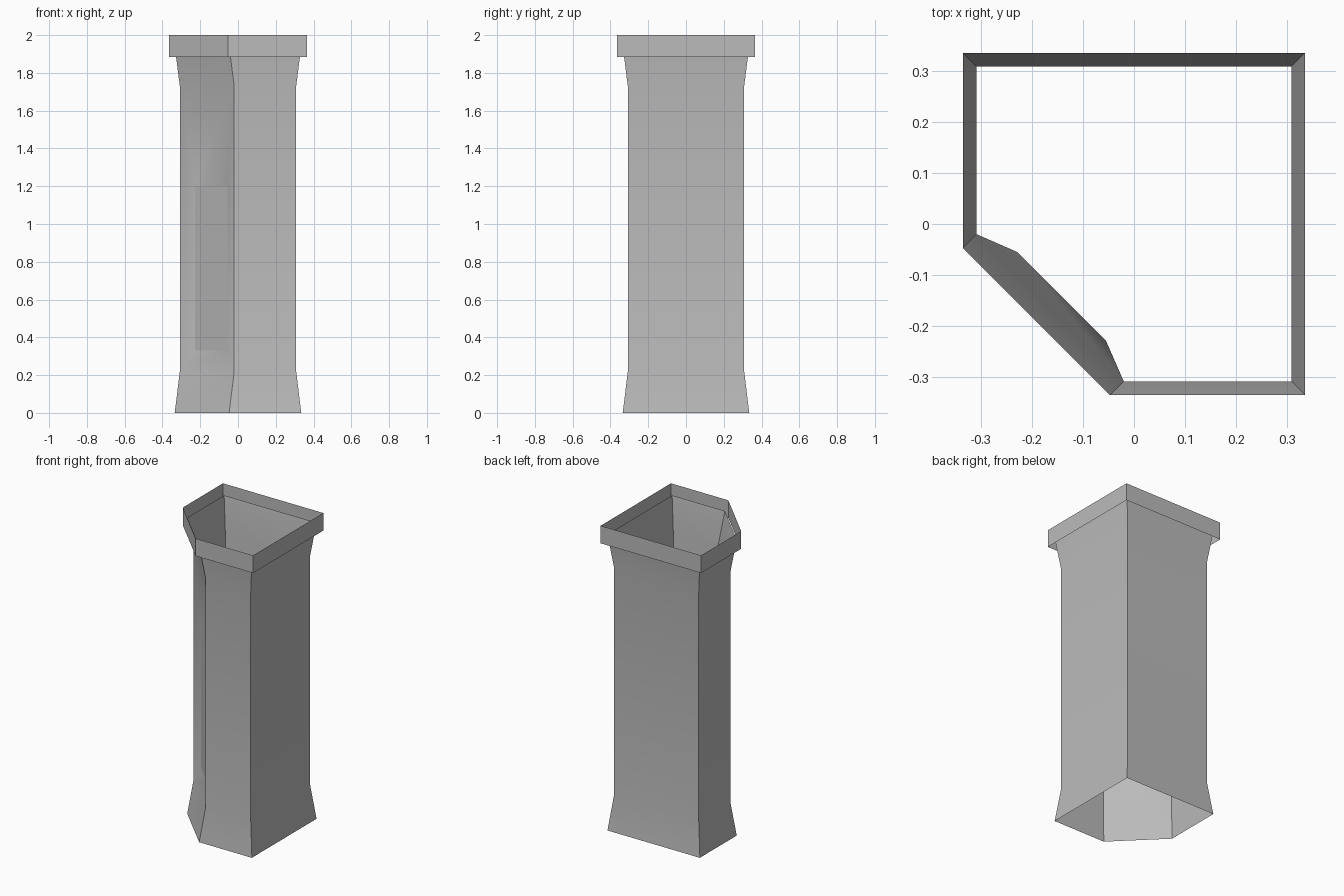
import bpy
import bmesh
import math

cube = bpy.data.objects.get("Cube")
if cube:
    bpy.data.objects.remove(cube, do_unlink=True)

stone = bpy.data.materials.new("grey_stone")
stone.use_nodes = True
GREY = (0.5, 0.5, 0.5, 1)
stone.diffuse_color = GREY
stone.node_tree.nodes["Principled BSDF"].inputs["Base Color"].default_value = GREY


def ring(bm, z, half, cut):
    """Square outline with its front right corner cut off; side 0 is the cut."""
    outline = [(-half, cut), (cut, -half), (half, -half), (half, half), (-half, half)]
    return [bm.verts.new((x, y, z)) for x, y in outline]


def loft(bm, sections):
    """Open tube through the sections; returns the faces of each level."""
    rings = [ring(bm, *s) for s in sections]
    levels = []
    for low, high in zip(rings, rings[1:]):
        n = len(low)
        levels.append([bm.faces.new((low[i], low[(i + 1) % n], high[(i + 1) % n], high[i]))
                       for i in range(n)])
    return levels


def finish(bm, name):
    mesh = bpy.data.meshes.new(name)
    bm.to_mesh(mesh)
    bm.free()
    mesh.materials.append(stone)
    obj = bpy.data.objects.new(name, mesh)
    bpy.context.collection.objects.link(obj)
    bpy.ops.object.select_all(action="DESELECT")
    obj.select_set(True)
    bpy.context.view_layer.objects.active = obj
    bpy.ops.object.shade_smooth_by_angle(angle=math.radians(30))
    return obj


# Hollow shaft, flared at foot and head
bm = bmesh.new()
levels = loft(bm, [(0, 0.335, -0.047), (0.22, 0.308, -0.02),
                   (1.73, 0.308, -0.02), (1.94, 0.335, -0.047)])

# Sunken panel in the cut corner, framed by sloping faces
wall = levels[1][0]
rim = list(wall.verts)
bmesh.ops.delete(bm, geom=[wall], context="FACES_ONLY")
near, far = (-0.228, -0.055), (-0.055, -0.228)
panel = [bm.verts.new((x, y, z)) for (x, y), z in
         ((near, 0.33), (far, 0.33), (far, 1.2), (near, 1.2))]
bm.faces.new(panel)
for i in range(4):
    j = (i + 1) % 4
    bm.faces.new((rim[i], rim[j], panel[j], panel[i]))
panel_edges = [bm.edges.get((panel[i], panel[(i + 1) % 4])) for i in range(4)]
for edge in panel_edges:
    edge.smooth = False
finish(bm, "pillar_shaft")

# Open band around the head
bm = bmesh.new()
loft(bm, [(1.885, 0.364, -0.052), (2.0, 0.364, -0.052)])
finish(bm, "top_band")
